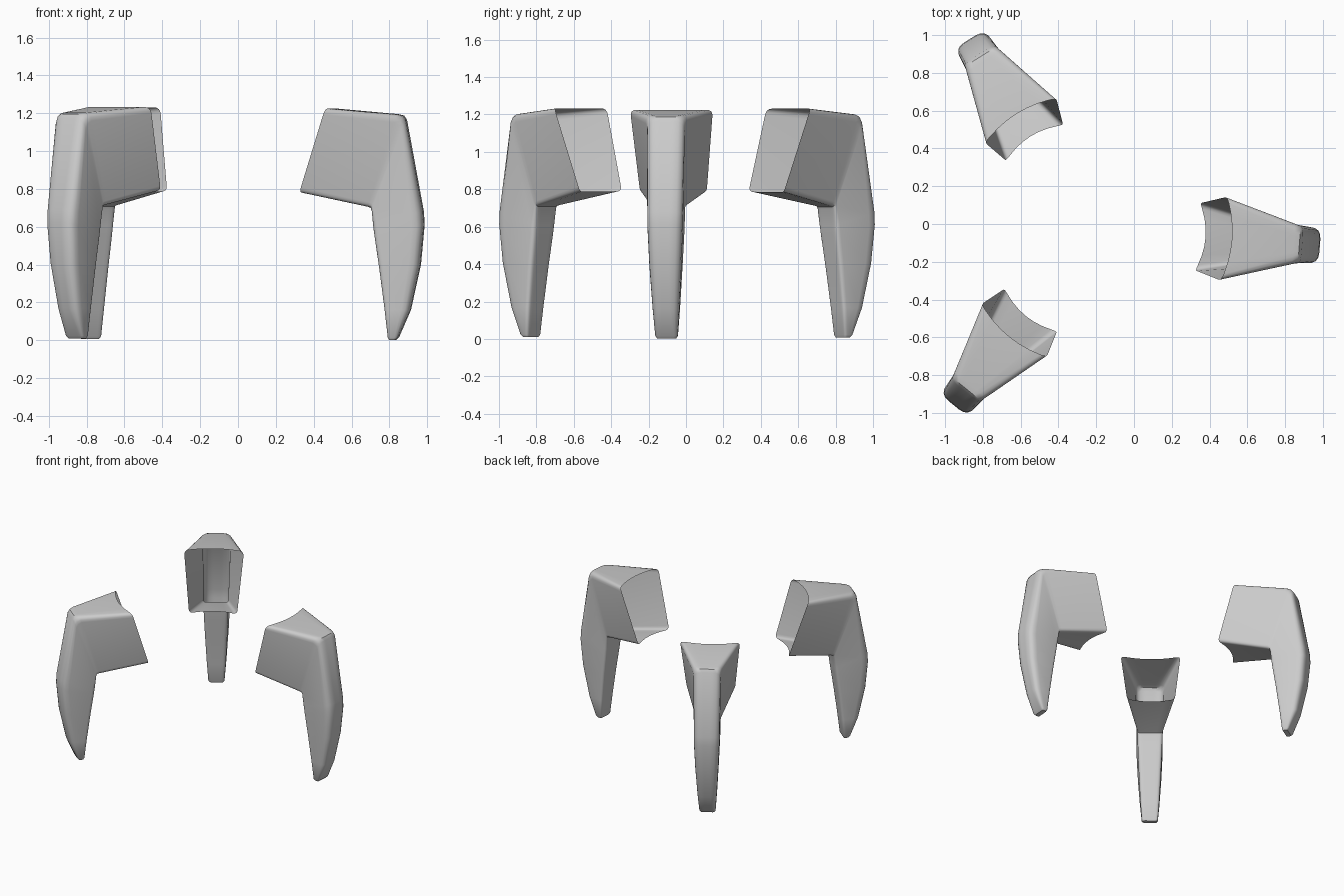
import bpy, bmesh, math
from mathutils import Vector, Matrix

if "Cube" in bpy.data.objects:
    bpy.data.objects.remove(bpy.data.objects["Cube"])

TIP = 0.985   # radial position of the outermost point of the leg profile
SAG = 0.042   # concave depth of the open inner rim

# Stations from open rim to foot:
# outer (u, z, half width, rounding), inner (u, z, half width, rounding)
STATIONS = [
    ((0.475, 1.225, 0.222, 0.035), (0.335, 0.780, 0.178, 0.030)),
    ((0.845, 1.195, 0.112, 0.045), (0.690, 0.706, 0.098, 0.025)),
    ((0.875, 1.187, 0.104, 0.055), (0.706, 0.700, 0.094, 0.025)),
    ((0.890, 1.165, 0.102, 0.060), (0.711, 0.685, 0.092, 0.025)),
    ((0.980, 0.680, 0.098, 0.062), (0.719, 0.600, 0.090, 0.025)),
    ((0.984, 0.610, 0.097, 0.062), (0.727, 0.540, 0.088, 0.025)),
    ((0.965, 0.400, 0.088, 0.058), (0.750, 0.380, 0.081, 0.025)),
    ((0.912, 0.160, 0.072, 0.045), (0.778, 0.160, 0.070, 0.022)),
    ((0.848, 0.016, 0.060, 0.018), (0.794, 0.016, 0.060, 0.016)),
    ((0.835, 0.002, 0.050, 0.012), (0.800, 0.002, 0.050, 0.012)),
]


def ring(outer, inner, sag):
    """Rounded trapezoid section; the rim section bows outward in its middle."""
    (uo, zo, wo, ro), (ui, zi, wi, ri) = outer, inner
    corners = [(Vector((uo, -wo, zo)), ro), (Vector((uo, wo, zo)), ro),
               (Vector((ui, wi, zi)), ri), (Vector((ui, -wi, zi)), ri)]
    pts = []
    for i, (p, r) in enumerate(corners):
        a = p + (corners[i - 1][0] - p).normalized() * r
        nxt, rn = corners[(i + 1) % 4]
        b = p + (nxt - p).normalized() * r
        for k in range(5):
            t = k / 4
            pts.append(a * (1 - t) ** 2 + p * 2 * t * (1 - t) + b * t * t)
        if i in (0, 2):
            c = nxt + (p - nxt).normalized() * rn
            pts += [b.lerp(c, k / 6) for k in range(1, 6)]
    if sag:
        for p in pts:
            f = (p.z - zi) / (zo - zi)
            w = wi + (wo - wi) * f
            p.x += sag * (1 - min(1, (p.y / w) ** 2))
    return pts


def make_leg(name, tip, angle, lift):
    bm = bmesh.new()
    rows = [[bm.verts.new(p) for p in ring(o, i, SAG if n == 0 else 0)]
            for n, (o, i) in enumerate(STATIONS)]
    for r0, r1 in zip(rows, rows[1:]):
        for k in range(len(r0)):
            j = (k + 1) % len(r0)
            bm.faces.new((r0[k], r0[j], r1[j], r1[k]))
    bm.faces.new(rows[-1])           # foot cap; the inner rim stays open
    bmesh.ops.recalc_face_normals(bm, faces=bm.faces)
    bm.transform(Matrix.Translation((tip[0], tip[1], lift))
                 @ Matrix.Rotation(math.radians(angle), 4, 'Z')
                 @ Matrix.Translation((-TIP, 0, 0)))
    me = bpy.data.meshes.new(name)
    bm.to_mesh(me)
    bm.free()
    ob = bpy.data.objects.new(name, me)
    bpy.context.collection.objects.link(ob)
    bpy.ops.object.select_all(action='DESELECT')
    ob.select_set(True)
    bpy.context.view_layer.objects.active = ob
    bpy.ops.object.shade_smooth_by_angle(angle=math.radians(35))


# Three hollow legs, spread unevenly around the centre
make_leg("right_leg", (0.985, -0.116), -4.3, 0.0)
make_leg("back_left_leg", (-0.870, 0.980), 122, 0.006)
make_leg("front_left_leg", (-0.955, -0.960), 231, 0.008)
